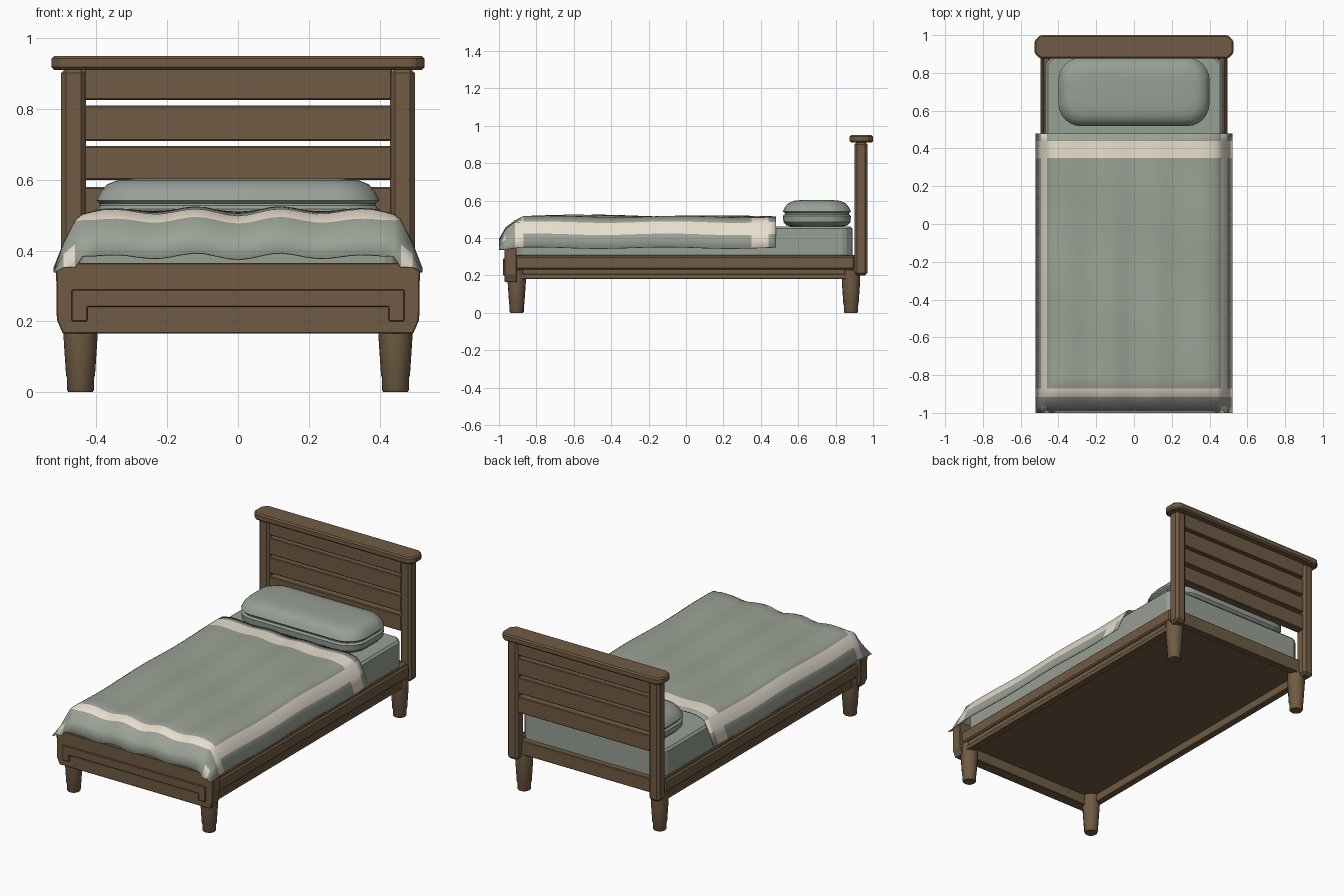
import bpy, bmesh, math

cube = bpy.data.objects.get("Cube")
if cube:
    bpy.data.objects.remove(cube, do_unlink=True)


def material(name, rgb):
    m = bpy.data.materials.new(name)
    m.use_nodes = True
    m.diffuse_color = (*rgb, 1)
    m.node_tree.nodes["Principled BSDF"].inputs["Base Color"].default_value = (*rgb, 1)
    return m


WOOD = material("brown wood", (0.16, 0.104, 0.056))
GREEN = material("sage blanket cloth", (0.33, 0.36, 0.302))
SHEET = material("sage sheet cloth", (0.31, 0.348, 0.3))
CREAM = material("cream stripe", (0.84, 0.77, 0.65))


def finish(name, bm, *mats, bevel=0, smooth=False):
    bmesh.ops.recalc_face_normals(bm, faces=bm.faces)
    me = bpy.data.meshes.new(name)
    bm.to_mesh(me)
    bm.free()
    ob = bpy.data.objects.new(name, me)
    bpy.context.collection.objects.link(ob)
    for m in mats:
        me.materials.append(m)
    if bevel:
        mod = ob.modifiers.new("Bevel", "BEVEL")
        mod.width = bevel
        mod.segments = 1
    if smooth:
        bpy.ops.object.select_all(action="DESELECT")
        ob.select_set(True)
        bpy.context.view_layer.objects.active = ob
        bpy.ops.object.shade_smooth_by_angle(angle=math.radians(35))
    return ob


def box(name, x, y, z, mat=WOOD, bevel=0.004, corner=0):
    """Box between limits; corner chamfers its upright edges."""
    bm = bmesh.new()
    bmesh.ops.create_cube(bm, size=1)
    for v in bm.verts:
        v.co = [lo + (c + 0.5) * (hi - lo) for c, (lo, hi) in zip(v.co, (x, y, z))]
    if corner:
        upright = [e for e in bm.edges if abs(e.verts[0].co.z - e.verts[1].co.z) > 0.01]
        bmesh.ops.bevel(bm, geom=upright, offset=corner, segments=1, affect="EDGES")
    return finish(name, bm, mat, bevel=bevel)


def prism(name, outline, y, bevel=0.003):
    """Extrude an x/z outline along y."""
    bm = bmesh.new()
    face = bm.faces.new([bm.verts.new((px, y[0], pz)) for px, pz in outline])
    ext = bmesh.ops.extrude_face_region(bm, geom=[face])["geom"]
    for v in ext:
        if isinstance(v, bmesh.types.BMVert):
            v.co.y = y[1]
    return finish(name, bm, WOOD, bevel=bevel)


def stack(name, rings, mat):
    """Skin a list of closed rings and cap both ends."""
    bm = bmesh.new()
    loops = [[bm.verts.new(p) for p in ring] for ring in rings]
    n = len(loops[0])
    for a, b in zip(loops, loops[1:]):
        for i in range(n):
            j = (i + 1) % n
            bm.faces.new((a[i], a[j], b[j], b[i]))
    bm.faces.new(loops[0])
    bm.faces.new(loops[-1])
    return finish(name, bm, mat, smooth=True)


def mirrored(outline):
    return outline + [(-x, z) for x, z in reversed(outline)]


# headboard: cap, slats
box("headboard_cap", (-0.527, 0.527), (0.875, 1.0), (0.91, 0.95), bevel=0.008, corner=0.03)
for i, (lo, hi) in enumerate(((0.825, 0.915), (0.71, 0.81), (0.6, 0.695), (0.485, 0.58))):
    box(f"headboard_slat_{i + 1}", (-0.435, 0.435), (0.91, 0.96), (lo, hi))

# posts, side rails and legs on both sides
for s, side in ((1, "left"), (-1, "right")):
    def span(a, b):
        return sorted((s * a, s * b))

    box(f"{side}_headboard_post", span(0.43, 0.5), (0.9, 0.97), (0.2, 0.915), bevel=0.014)
    box(f"{side}_side_rail", span(0.445, 0.48), (-0.92, 0.91), (0.18, 0.31))
    box(f"{side}_rail_molding", span(0.475, 0.496), (-0.92, 0.9), (0.232, 0.305), bevel=0.008)
    box(f"{side}_rail_base_strip", span(0.45, 0.486), (-0.92, 0.9), (0.18, 0.208))
    for y, end in ((-0.905, "front"), (0.882, "back")):
        profile = ((0.034, 0), (0.038, 0.006), (0.038, 0.04), (0.041, 0.048),
                   (0.049, 0.17), (0.049, 0.23))
        rings = [[(s * 0.445 + r * math.cos(math.tau * k / 16),
                   y + r * math.sin(math.tau * k / 16), z) for k in range(16)]
                 for r, z in profile]
        stack(f"{side}_{end}_leg", rings, WOOD)

# footboard with raised bracket-shaped trim
prism("footboard", mirrored([(0.495, 0.165), (0.512, 0.205), (0.514, 0.345), (0.5, 0.365)]),
      (-0.97, -0.905))
prism("footboard_trim", mirrored([(0.425, 0.24), (0.425, 0.2), (0.47, 0.2), (0.47, 0.29)]),
      (-0.979, -0.96))

# back rail and base panel
box("back_rail", (-0.45, 0.45), (0.885, 0.925), (0.222, 0.305))
box("base_panel", (-0.45, 0.45), (-0.91, 0.89), (0.228, 0.25), bevel=0)

# mattress
box("mattress", (-0.468, 0.468), (-0.915, 0.89), (0.25, 0.462), SHEET, 0.012, corner=0.04)


# pillow with a seam groove round its middle
def rounded_rect(hx, hy, r, cy, z, n=6):
    pts = []
    for q, (sx, sy) in enumerate(((1, 1), (-1, 1), (-1, -1), (1, -1))):
        for k in range(n + 1):
            a = math.pi / 2 * (q + k / n)
            pts.append((sx * (hx - r) + r * math.cos(a),
                        cy + sy * (hy - r) + r * math.sin(a), z))
    return pts


pillow_profile = ((0.05, 0.46), (0.018, 0.468), (0.003, 0.485), (0, 0.518), (0.01, 0.527),
                  (0.01, 0.533), (0, 0.542), (0.011, 0.565), (0.03, 0.587),
                  (0.06, 0.599), (0.1, 0.603))
stack("pillow", [rounded_rect(0.4 - d, 0.182 - d, 0.12 - d * 0.6, 0.7, z)
                 for d, z in pillow_profile], SHEET)


# draped blanket
def ramp(points, t):
    if t <= points[0][0]:
        return points[0][1]
    for (a, za), (b, zb) in zip(points, points[1:]):
        if t <= b:
            return za + (zb - za) * (t - a) / (b - a)
    return points[-1][1]


SIDE = ((0.39, 0.512), (0.44, 0.5), (0.46, 0.485), (0.493, 0.42), (0.521, 0.348))
FRONT = ((-1, 0.385), (-0.965, 0.448), (-0.915, 0.486), (-0.87, 0.512))
half = [0.44 * k / 14 for k in range(1, 15)] + [0.46, 0.493, 0.521]
xs = [-x for x in reversed(half)] + [0] + half
ys = [-1, -0.965, -0.915] + [-0.87 + 1.22 * k / 20 for k in range(21)] + [0.395, 0.44, 0.48]


def drape(x, y):
    z = min(ramp(SIDE, abs(x)), ramp(FRONT, y))
    fade = max(0, 1 - (x / 0.46) ** 2)
    fold = -0.01 * math.cos(math.tau * x / 0.24) * (0.7 - 0.3 * math.sin(2.2 * y))
    ripple = 0.004 * math.sin(9 * y + 5 * x) if y > -0.9 else 0
    # the two front corners hang lower
    droop = 0.03 if abs(x) > 0.45 and y < -0.95 else 0
    return max(z + fade * fold + ripple - droop, 0.34)


bm = bmesh.new()
grid = [[bm.verts.new((x, y, drape(x, y))) for x in xs] for y in ys]
for j in range(len(ys) - 1):
    for i in range(len(xs) - 1):
        f = bm.faces.new((grid[j][i], grid[j][i + 1], grid[j + 1][i + 1], grid[j + 1][i]))
        c = f.calc_center_median()
        edge_stripe = 0.46 < abs(c.x) < 0.493 and not -0.965 < c.y < -0.915
        f.material_index = int(edge_stripe or 0.35 < c.y < 0.44 or -0.915 < c.y < -0.87)
blanket = finish("blanket", bm, GREEN, CREAM, smooth=True)
cloth = blanket.modifiers.new("Thickness", "SOLIDIFY")
cloth.thickness = 0.005
cloth.offset = -1
